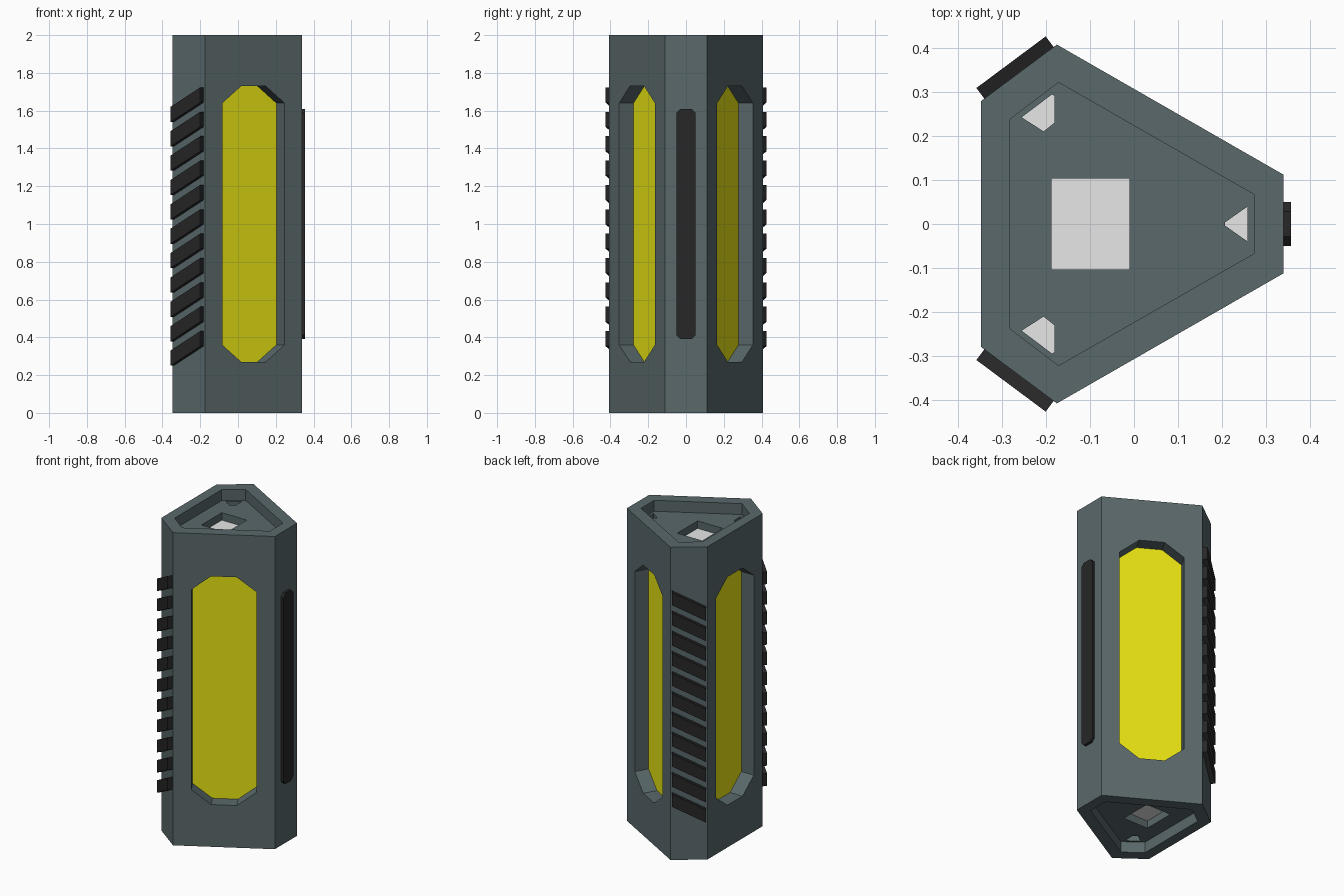
import bpy, bmesh
from mathutils import Vector

if "Cube" in bpy.data.objects:
    bpy.data.objects.remove(bpy.data.objects["Cube"])


def material(name, rgb):
    m = bpy.data.materials.new(name)
    m.diffuse_color = (*rgb, 1)
    m.use_nodes = True
    m.node_tree.nodes["Principled BSDF"].inputs["Base Color"].default_value = m.diffuse_color
    return m


slate = material("slate", (0.10, 0.138, 0.144))
yellow = material("yellow", (0.79, 0.76, 0.006))
black = material("black_rubber", (0.02, 0.02, 0.02))
grey = material("light_grey", (0.8, 0.8, 0.8))
UP = Vector((0, 0, 1))


def prisms(name, outlines, origin, u, v, n, d0, d1, mat):
    """Extrude flat outlines lying in the (u, v) plane from d0 to d1 along n."""
    bm = bmesh.new()
    for pts in outlines:
        lo, hi = [[bm.verts.new(origin + u * a + v * b + n * d) for a, b in pts] for d in (d0, d1)]
        bm.faces.new(lo[::-1])
        bm.faces.new(hi)
        for i in range(len(pts)):
            j = (i + 1) % len(pts)
            bm.faces.new((lo[i], lo[j], hi[j], hi[i]))
    bmesh.ops.recalc_face_normals(bm, faces=bm.faces)
    me = bpy.data.meshes.new(name)
    bm.to_mesh(me)
    bm.free()
    me.materials.append(mat)
    ob = bpy.data.objects.new(name, me)
    bpy.context.collection.objects.link(ob)
    return ob


def octagon(w, h, cu, cv):
    return [(w, h - cv), (w - cu, h), (cu - w, h), (-w, h - cv),
            (-w, cv - h), (cu - w, -h), (w - cu, -h), (w, cv - h)]


def mirror_y(half):
    return half + [(x, -y) for x, y in reversed(half)]


def cut(target, cutter):
    cutter.hide_render = True
    mod = target.modifiers.new("cut", 'BOOLEAN')
    mod.operation, mod.solver, mod.object = 'DIFFERENCE', 'EXACT', cutter
    bpy.context.view_layer.objects.active = target
    bpy.ops.object.modifier_apply(modifier=mod.name)
    bpy.data.objects.remove(cutter)


def side_frame(p, q):
    """Centre, horizontal axis and outward normal of the wall from p to q (counter-clockwise)."""
    p, q = Vector((*p, 0)), Vector((*q, 0))
    u = (q - p).normalized()
    return (p + q) / 2, u, u.cross(UP)


X, Y = Vector((1, 0, 0)), Vector((0, 1, 0))
O = Vector((0, 0, 0))
MID = UP * 1.0

# Body: triangular column with cut-off corners
plan = mirror_y([(0.339, 0.112), (-0.175, 0.407), (-0.347, 0.279)])
body = prisms("body", [plan], O, X, Y, UP, 0, 2, slate)

# End recesses with one square and three small triangular pockets
rim = mirror_y([(0.272, 0.067), (-0.171, 0.321), (-0.282, 0.237)])
corner = [(-0.255, 0.242), (-0.186, 0.294), (-0.18, 0.291), (-0.18, 0.23), (-0.205, 0.21)]
pockets = [mirror_y([(-0.01, 0.103), (-0.187, 0.103)]),
           [(0.207, 0.004), (0.258, 0.04), (0.258, -0.04), (0.207, -0.004)],
           corner, [(x, -y) for x, y in corner]]
for label, base, n in (("top", UP * 2, UP), ("bottom", O, -UP)):
    cut(body, prisms("recess_cutter", [rim], base, X, Y, n, -0.07, 0.1, slate))
    cut(body, prisms("pocket_cutter", pockets, base, X, Y, n, -0.12, -0.03, slate))
    prisms(label + "_pocket_floors", pockets, base, X, Y, n, -0.121, -0.118, grey)

# Sunken yellow windows on the three wide walls
window = octagon(0.19, 0.73, 0.115, 0.09)
for label, i in (("back", 0), ("left", 2), ("front", 4)):
    c, u, n = side_frame(plan[i], plan[(i + 1) % 6])
    cut(body, prisms("window_cutter", [window], c + MID, u, UP, n, -0.09, 0.1, slate))
    prisms(label + "_window_panel", [window], c + MID, u, UP, n, -0.093, -0.088, yellow)

# Slanted grip ribs on the two left corners, higher towards +x
for label, i, s in (("back", 1, -1), ("front", 3, 1)):
    c, u, n = side_frame(plan[i], plan[i + 1])
    ribs = []
    for k in range(11):
        z = 0.25 + 0.129 * k
        ribs.append([(-0.098 * s, z), (0.098 * s, z + 0.103),
                     (0.098 * s, z + 0.183), (-0.098 * s, z + 0.08)])
    prisms(label + "_grip_ribs", ribs, c, u, UP, n, -0.003, 0.03, black)

# Long pad on the right corner
prisms("right_pad", [octagon(0.05, 0.61, 0.022, 0.022)], X * 0.339 + MID, Y, UP, X, -0.003, 0.017, black)
